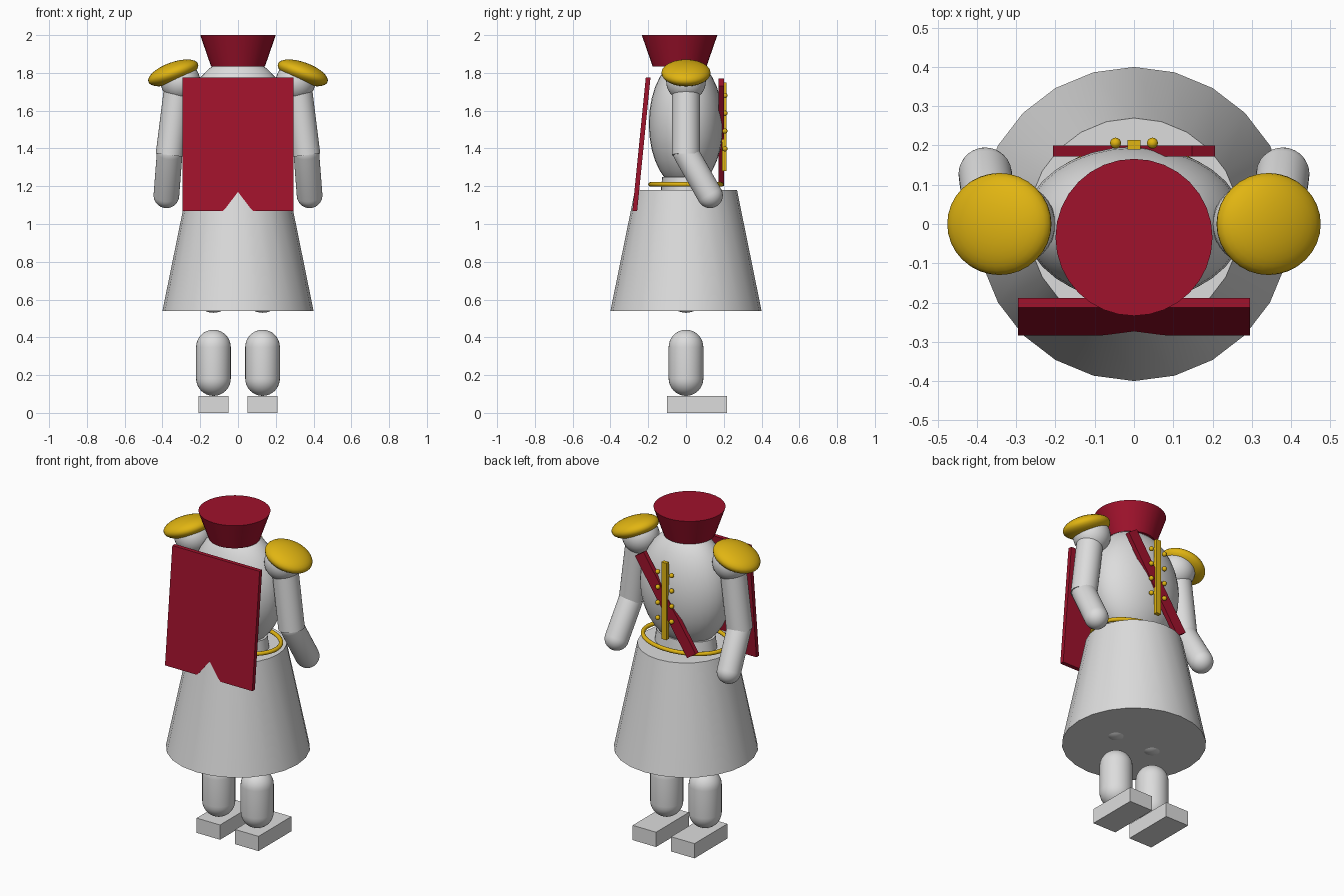
import bpy, bmesh
from math import sin, cos, pi, radians
from mathutils import Vector

cube = bpy.data.objects.get("Cube")
if cube:
    bpy.data.objects.remove(cube, do_unlink=True)


def material(name, rgb):
    m = bpy.data.materials.new(name)
    m.use_nodes = True
    m.diffuse_color = (*rgb, 1)
    m.node_tree.nodes["Principled BSDF"].inputs["Base Color"].default_value = (*rgb, 1)
    return m


WHITE = material("pale grey", (0.72, 0.72, 0.72))
RED = material("deep red", (0.35, 0.006, 0.025))
GOLD = material("gold", (0.75, 0.46, 0.006))


def finish(name, bm, mat, loc=(0, 0, 0), rot=(0, 0, 0), smooth=True):
    bmesh.ops.remove_doubles(bm, verts=bm.verts, dist=1e-5)
    bmesh.ops.recalc_face_normals(bm, faces=bm.faces)
    me = bpy.data.meshes.new(name)
    bm.to_mesh(me)
    bm.free()
    me.materials.append(mat)
    ob = bpy.data.objects.new(name, me)
    bpy.context.collection.objects.link(ob)
    ob.location, ob.rotation_euler = loc, rot
    if smooth:
        bpy.ops.object.select_all(action='DESELECT')
        ob.select_set(True)
        bpy.context.view_layer.objects.active = ob
        bpy.ops.object.shade_smooth_by_angle(angle=radians(35))
    return ob


def lathe(name, profile, mat, loc=(0, 0, 0), rot=(0, 0, 0), scale=(1, 1, 1), n=32):
    """Revolve (radius, height) points about z; the ends are capped."""
    bm = bmesh.new()
    rings = []
    for r, z in profile:
        rings.append([bm.verts.new((r * sin(2 * pi * i / n) * scale[0],
                                    r * cos(2 * pi * i / n) * scale[1],
                                    z * scale[2])) for i in range(n)])
    for a, b in zip(rings, rings[1:]):
        for i in range(n):
            j = (i + 1) % n
            bm.faces.new((a[i], a[j], b[j], b[i]))
    for ring, point in ((rings[0], profile[0]), (rings[-1], profile[-1])):
        if point[0] > 1e-4:
            bm.faces.new(ring)
    return finish(name, bm, mat, loc, rot)


def arc(r, start, end, z=0, steps=8):
    angles = [start + (end - start) * i / steps for i in range(steps + 1)]
    return [(max(0, r * cos(a)), z + r * sin(a)) for a in angles]


def ellipsoid(name, size, mat, loc, rot=(0, 0, 0), n=32):
    return lathe(name, arc(1, -pi / 2, pi / 2, steps=n // 2), mat, loc, rot, size, n)


def limb(name, p0, p1, r, mat, rounded=True):
    """Capsule or plain cylinder whose axis runs from p0 to p1."""
    p0, p1 = Vector(p0), Vector(p1)
    d = p1 - p0
    if rounded:
        profile = arc(r, -pi / 2, 0) + arc(r, 0, pi / 2, d.length)
    else:
        profile = [(r, 0), (r, d.length)]
    return lathe(name, profile, mat, p0, d.to_track_quat('Z', 'Y').to_euler())


def box(name, size, mat, loc, rot=(0, 0, 0)):
    bm = bmesh.new()
    bmesh.ops.create_cube(bm, size=1)
    bmesh.ops.scale(bm, vec=size, verts=bm.verts)
    return finish(name, bm, mat, loc, rot, smooth=False)


def ring(name, rx, ry, minor, mat, loc, n=48, m=12):
    bm = bmesh.new()
    grid = [[bm.verts.new(((rx + minor * cos(b)) * cos(a), (ry + minor * cos(b)) * sin(a),
                           minor * sin(b)))
             for b in (2 * pi * j / m for j in range(m))]
            for a in (2 * pi * i / n for i in range(n))]
    for i in range(n):
        for j in range(m):
            i2, j2 = (i + 1) % n, (j + 1) % m
            bm.faces.new((grid[i][j], grid[i2][j], grid[i2][j2], grid[i][j2]))
    return finish(name, bm, mat, loc)


# Body, waist, skirt and hat
ellipsoid("torso", (0.28, 0.197, 0.35), WHITE, (0, 0, 1.53))
lathe("waist", [(1, 1.1), (0.9, 1.25)], WHITE, scale=(0.2, 0.14, 1))
lathe("skirt", [(0.4, 0.54), (0.27, 1.18)], WHITE, n=24)
lathe("hat", [(0.143, 1.835), (0.2, 2.0)], RED, (0, -0.034, 0))

# Arms, legs and shoulder ornaments on both sides
for side, s in (("left", 1), ("right", -1)):
    limb(side + "_thigh", (s * 0.13, 0, 0.63), (s * 0.13, 0, 0.85), 0.1, WHITE)
    limb(side + "_shin", (s * 0.13, 0, 0.182), (s * 0.13, 0, 0.348), 0.092, WHITE)
    box(side + "_foot", (0.158, 0.317, 0.09), WHITE, (s * 0.13, 0.058, 0.045))
    ellipsoid(side + "_shoulder", (0.105, 0.105, 0.105), WHITE, (s * 0.305, 0, 1.755))
    limb(side + "_upper_arm", (s * 0.315, 0, 1.74), (s * 0.362, 0, 1.365), 0.074, WHITE, False)
    limb(side + "_forearm", (s * 0.362, 0, 1.375), (s * 0.379, 0.127, 1.152), 0.068, WHITE)
    ellipsoid(side + "_epaulette", (0.14, 0.13, 0.056), GOLD, (s * 0.343, 0, 1.8),
              (0, s * radians(20), 0))

# Cape: tilted panel with a notch in the lower hem
half = [(0, 1.17), (0.065, 1.085), (0.08, 1.07), (0.295, 1.07), (0.295, 1.775)]
outline = half + [(-x, z) for x, z in reversed(half[1:])]
bm = bmesh.new()
panel = bm.faces.new([bm.verts.new((x, -0.213 - (1.775 - z) * 0.1, z)) for x, z in outline])
extruded = bmesh.ops.extrude_face_region(bm, geom=[panel])["geom"]
bmesh.ops.translate(bm, vec=(0, 0.025, 0),
                    verts=[v for v in extruded if isinstance(v, bmesh.types.BMVert)])
finish("cape", bm, RED, smooth=False)

# Sash, button strip, buttons and belt
box("sash", (0.07, 0.028, 0.637), RED, (0, 0.186, 1.485), (0, radians(33.7), 0))
box("button_strip", (0.033, 0.024, 0.47), GOLD, (0, 0.202, 1.515))
for row in range(4):
    for s in (-1, 1):
        ellipsoid("button", (0.014, 0.014, 0.014), GOLD,
                  (s * 0.047, 0.206, 1.68 - row * 0.094), n=16)
ring("belt", 0.26, 0.188, 0.012, GOLD, (0, 0, 1.21))
